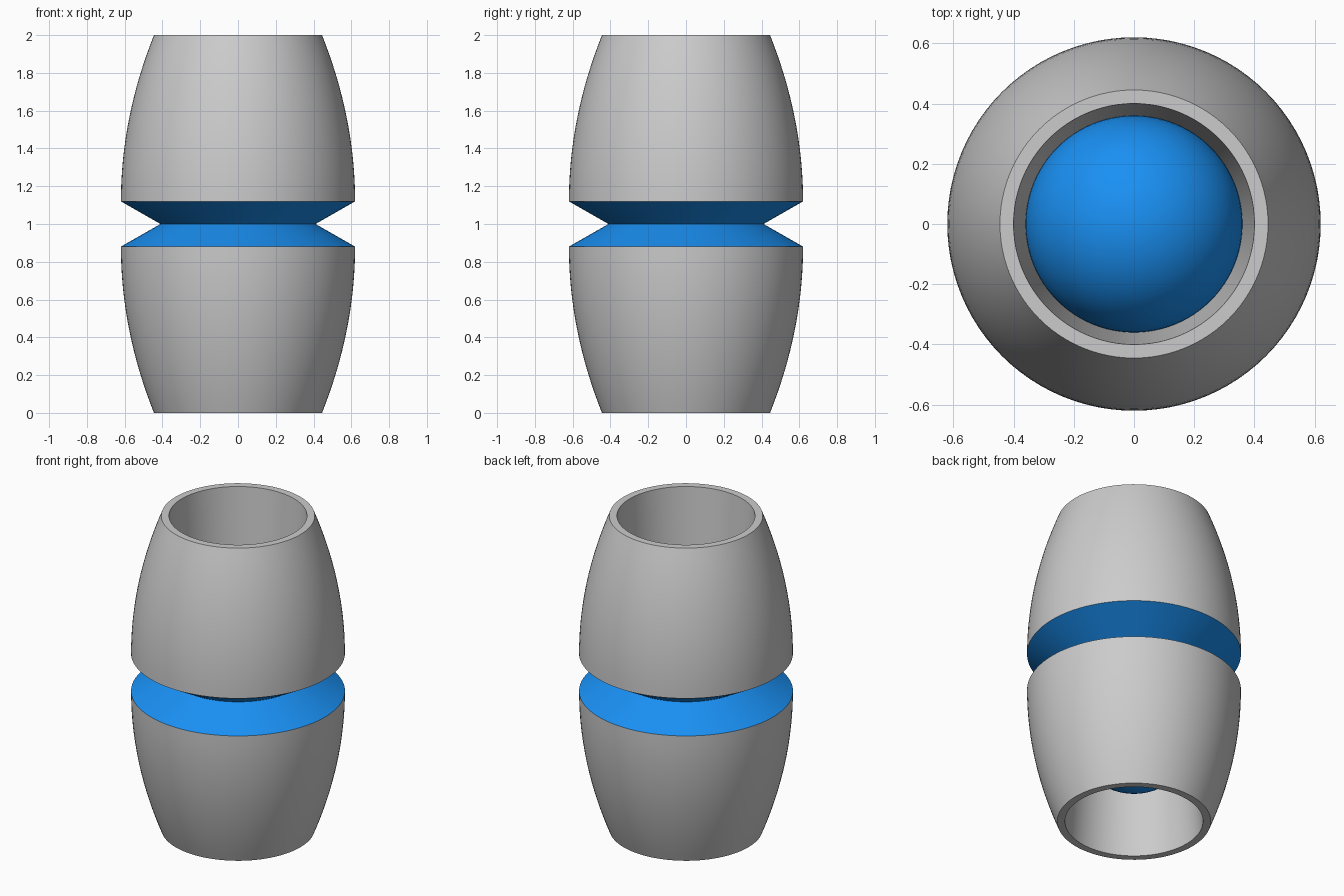
import bpy, bmesh, math

if "Cube" in bpy.data.objects:
    bpy.data.objects.remove(bpy.data.objects["Cube"])

SEG = 96
blue = bpy.data.materials.new("blue")
blue.diffuse_color = (0.01, 0.28, 0.9, 1)
blue.use_nodes = True
blue.node_tree.nodes["Principled BSDF"].inputs["Base Color"].default_value = blue.diffuse_color


def lathe(name, profile, mat=None):
    """Revolve (radius, z) points around the z axis; upward order faces outward."""
    bm = bmesh.new()
    rings = []
    for r, z in profile:
        if r < 1e-6:
            rings.append([bm.verts.new((0, 0, z))] * SEG)
        else:
            rings.append([bm.verts.new((r * math.cos(2 * math.pi * j / SEG),
                                        r * math.sin(2 * math.pi * j / SEG), z))
                          for j in range(SEG)])
    for a, b in zip(rings, rings[1:]):
        for j in range(SEG):
            k = (j + 1) % SEG
            bm.faces.new(dict.fromkeys((a[j], a[k], b[k], b[j])))
    mesh = bpy.data.meshes.new(name)
    bm.to_mesh(mesh)
    bm.free()
    ob = bpy.data.objects.new(name, mesh)
    bpy.context.collection.objects.link(ob)
    if mat:
        mesh.materials.append(mat)
    bpy.ops.object.select_all(action='DESELECT')
    ob.select_set(True)
    bpy.context.view_layer.objects.active = ob
    bpy.ops.object.shade_smooth_by_angle(angle=math.radians(30))


def both_ends(part, profile, mat=None):
    """Build the upper part and its mirror image about z = 1."""
    lathe("upper_" + part, profile, mat)
    lathe("lower_" + part, [(r, 2 - z) for r, z in reversed(profile)], mat)


# Bulging shell: curved outside, flat rim, tapering bore
N = 16
outer = [(0.62 - 0.175 * (i / N) ** 2, 1.12 + 0.88 * i / N) for i in range(N + 1)]
both_ends("shell", outer + [(0.40, 2.0), (0.36, 1.4)])

# Blue cones of the V-shaped waist groove
both_ends("groove_cone", [(0.41, 1.0), (0.62, 1.12)], blue)

# Blue round dome closing each bore
M = 20
both_ends("inner_dome", [(0.36 * math.cos(math.pi / 2 * i / M) if i < M else 0,
                          1.4 + 0.36 * math.sin(math.pi / 2 * i / M))
                         for i in range(M + 1)], blue)
